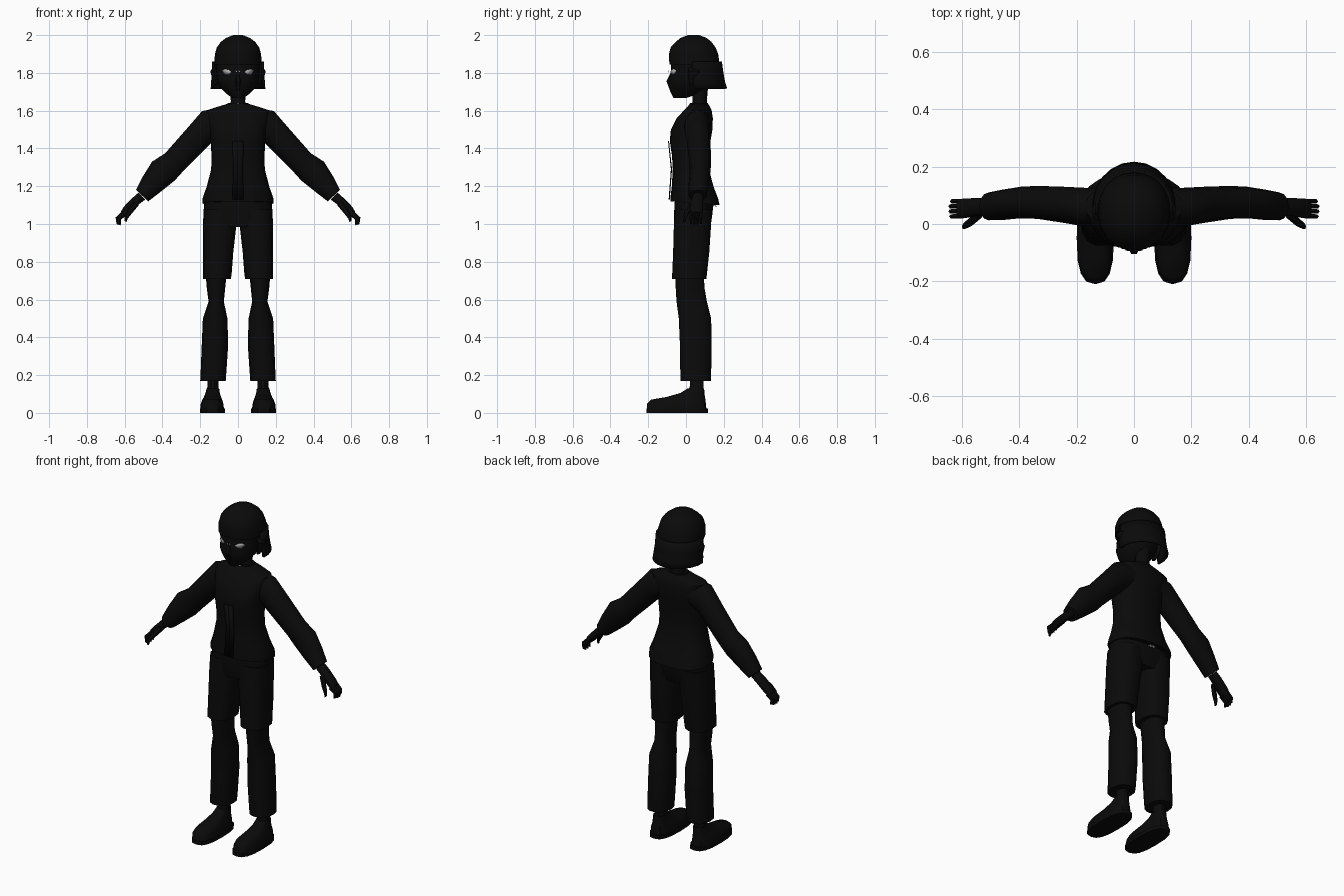
import bpy, bmesh, math


def material(name, rgb):
    m = bpy.data.materials.new(name)
    m.diffuse_color = (*rgb, 1)
    return m


BLACK = material("black", (0.003, 0.003, 0.003))
GREY = material("eye grey", (0.4, 0.4, 0.4))


def finish(name, bm, mat, mirror=False, thick=0):
    bmesh.ops.recalc_face_normals(bm, faces=bm.faces)
    me = bpy.data.meshes.new(name)
    bm.to_mesh(me)
    bm.free()
    me.materials.append(mat)
    ob = bpy.data.objects.new(name, me)
    bpy.context.collection.objects.link(ob)
    bpy.ops.object.select_all(action='DESELECT')
    bpy.context.view_layer.objects.active = ob
    ob.select_set(True)
    bpy.ops.object.shade_smooth_by_angle(angle=math.radians(40))
    if thick:
        ob.modifiers.new("thickness", 'SOLIDIFY').thickness = thick
    if mirror:
        mod = ob.modifiers.new("mirror", 'MIRROR')
        mod.use_mirror_merge = False
    return ob


def loft(name, rings, n=12, p=2.0, mirror=False, arc=None, thick=0):
    """Skin rounded rings (x0, z0, x1, z1, y0, y1); arc gives an open sheet."""
    bm = bmesh.new()
    rows = []
    for x0, z0, x1, z1, y0, y1 in rings:
        row = []
        for i in range(n):
            a = arc[0] + (arc[1] - arc[0]) * i / (n - 1) if arc else math.tau * i / n
            c, s = math.cos(a), math.sin(a)
            c = math.copysign(abs(c) ** (2 / p), c)
            s = math.copysign(abs(s) ** (2 / p), s)
            row.append(bm.verts.new(((x0 + x1) / 2 + c * (x1 - x0) / 2,
                                     (y0 + y1) / 2 + s * (y1 - y0) / 2,
                                     (z0 + z1) / 2 + c * (z1 - z0) / 2)))
        rows.append(row)
    for a, b in zip(rows, rows[1:]):
        for i in range(n - 1 if arc else n):
            j = (i + 1) % n
            bm.faces.new((a[i], a[j], b[j], b[i]))
    if not arc:
        bm.faces.new(rows[0])
        bm.faces.new(rows[-1])
    return finish(name, bm, BLACK, mirror, thick)


def level(rows):
    """Symmetric horizontal rings from (z, half width, y0, y1)."""
    return [(-w, z, w, z, y0, y1) for z, w, y0, y1 in rows]


def upright(rows):
    """Horizontal rings from (z, x0, x1, y0, y1)."""
    return [(x0, z, x1, z, y0, y1) for z, x0, x1, y0, y1 in rows]


def plate(name, points, mat, mirror=True):
    bm = bmesh.new()
    bm.faces.new([bm.verts.new(v) for v in points])
    return finish(name, bm, mat, mirror, 0.003)


# Head, nose ridge and neck
loft("head", level([(1.667, .03, -.066, .0), (1.69, .062, -.078, .07), (1.72, .09, -.088, .11),
                    (1.76, .11, -.095, .13), (1.80, .116, -.08, .14), (1.87, .118, -.08, .15)]), 16)
loft("nose", level([(1.69, .008, -.08, -.06), (1.757, .02, -.107, -.06), (1.80, .008, -.083, -.06)]), 6)
loft("neck", level([(1.60, .05, .02, .12), (1.65, .038, .035, .11), (1.76, .045, .03, .12)]))
loft("ear", upright([(1.735, .105, .122, .02, .05), (1.77, .105, .137, .015, .07),
                     (1.81, .105, .147, .01, .08), (1.83, .105, .13, .02, .07)]), 8, mirror=True)

# Hair cap with a flared curtain round the back
loft("hair_cap", level([(1.845, .127, -.09, .18), (1.90, .122, -.092, .172), (1.935, .112, -.083, .158),
                        (1.965, .09, -.055, .135), (1.985, .063, -.03, .11), (2.0, .025, .01, .07)]), 18, 2.2)
loft("hair_curtain", level([(1.86, .126, -.08, .178), (1.80, .127, -.08, .186),
                            (1.75, .132, -.08, .195), (1.715, .134, -.08, .206)]), 13,
     arc=(math.radians(-8), math.radians(188)), thick=-.012)

# Eyes and small face, collar and hem marks
def face_y(x):
    return .03 - .118 * math.sqrt(1 - (x / .118) ** 2)


plate("eye", [(x, face_y(x), z) for x, z in
              [(.034, 1.805), (.05, 1.792), (.068, 1.79), (.085, 1.812), (.07, 1.822), (.05, 1.817)]], GREY)
plate("brow_mark", [(.003, -.092, 1.803), (.013, -.092, 1.803), (.013, -.092, 1.813), (.003, -.092, 1.813)], GREY)
plate("collar_mark", [(.0, .017, 1.632), (.014, .02, 1.632), (.014, .022, 1.638), (.0, .019, 1.638)], GREY)
plate("hem_mark", [(.0, .145, 1.098), (.02, .143, 1.098), (.02, .162, 1.096), (.0, .164, 1.096)], GREY)

# Jacket with a hem that dips at the back
jacket = loft("jacket", level([(1.112, .187, -.083, .178), (1.135, .188, -.083, .17), (1.20, .165, -.075, .145),
                               (1.29, .142, -.07, .122), (1.36, .14, -.074, .122), (1.44, .145, -.086, .13),
                               (1.50, .15, -.08, .14), (1.56, .168, -.05, .142), (1.60, .17, -.012, .136),
                               (1.62, .11, .008, .127), (1.635, .06, .018, .118)]), 20, 2.4)
for v in jacket.data.vertices:
    if v.co.z < 1.12:
        v.co.z -= (v.co.y - .02) * .08
loft("collar", level([(1.615, .066, .01, .125), (1.64, .055, .02, .118)]), 14)
plate("placket", [(.0, -.089, 1.13), (.03, -.086, 1.13), (.025, -.074, 1.29),
                  (.03, -.09, 1.44), (.0, -.092, 1.44), (.0, -.077, 1.29)], BLACK)

# Sleeves, palms, fingers and thumbs
loft("sleeve", [(.09, 1.46, .10, 1.615, .0, .13), (.14, 1.43, .19, 1.598, -.01, .126),
                (.215, 1.355, .275, 1.50, .004, .13), (.29, 1.28, .385, 1.375, .018, .133),
                (.335, 1.23, .455, 1.33, .02, .13), (.41, 1.17, .505, 1.25, .014, .12),
                (.475, 1.12, .54, 1.18, .013, .11)], 12, mirror=True)
loft("palm", [(.49, 1.13, .527, 1.166, .035, .09), (.53, 1.10, .56, 1.137, .027, .092),
              (.575, 1.058, .606, 1.09, .02, .09), (.60, 1.04, .62, 1.065, .02, .086)], 10, 2.4, mirror=True)
for i, reach in enumerate((.92, 1.0, 1.0, .85)):
    y = .018 + i * .0175
    tips = [(.59, 1.045, .612, 1.07, y, y + .018),
            (.59 + .035 * reach, 1.05 - .03 * reach, .61 + .038 * reach, 1.07 - .035 * reach, y, y + .017),
            (.60 + .022 * reach, 1.04 - .048 * reach, .613 + .03 * reach, 1.05 - .05 * reach, y + .003, y + .014)]
    loft(f"finger_{i + 1}", tips, 6, mirror=True)
loft("thumb", [(.525, 1.10, .55, 1.125, .02, .05), (.56, 1.058, .58, 1.08, -.008, .022),
               (.583, 1.03, .60, 1.042, -.018, .004), (.59, 1.01, .60, 1.016, -.018, -.004)], 6, mirror=True)

# Shorts: hips and two loose legs
loft("hips", level([(.985, .17, -.055, .12), (1.03, .184, -.066, .138), (1.13, .178, -.06, .15)]), 18, 2.6)
loft("shorts_leg", upright([(.71, .038, .186, -.076, .11), (.73, .034, .186, -.075, .112),
                            (.85, .025, .186, -.07, .125), (1.0, .008, .185, -.066, .135),
                            (1.08, .01, .182, -.06, .14)]), 14, 2.6, mirror=True)

# Trousers, ankles and shoes
loft("trouser_leg", upright([(.17, .065, .2, -.03, .133), (.21, .062, .198, -.032, .135),
                             (.36, .052, .192, -.034, .138), (.50, .056, .186, -.04, .135),
                             (.59, .075, .156, -.052, .112), (.66, .068, .165, -.056, .1),
                             (.74, .06, .172, -.06, .095)]), 14, 2.3, mirror=True)
loft("ankle", upright([(.09, .098, .168, .0, .098), (.14, .103, .162, .018, .095),
                       (.22, .103, .162, .02, .095)]), 10, mirror=True)
loft("shoe", upright([(.02, .074, .2, -.208, .108), (.05, .078, .197, -.205, .105),
                      (.07, .084, .188, -.185, .103), (.085, .09, .18, -.10, .1),
                      (.105, .096, .172, -.03, .098), (.13, .1, .166, .01, .096)]), 16, 2.7, mirror=True)
loft("sole", upright([(0, .07, .2, -.21, .116), (.022, .07, .2, -.21, .116)]), 16, 2.7, mirror=True)
